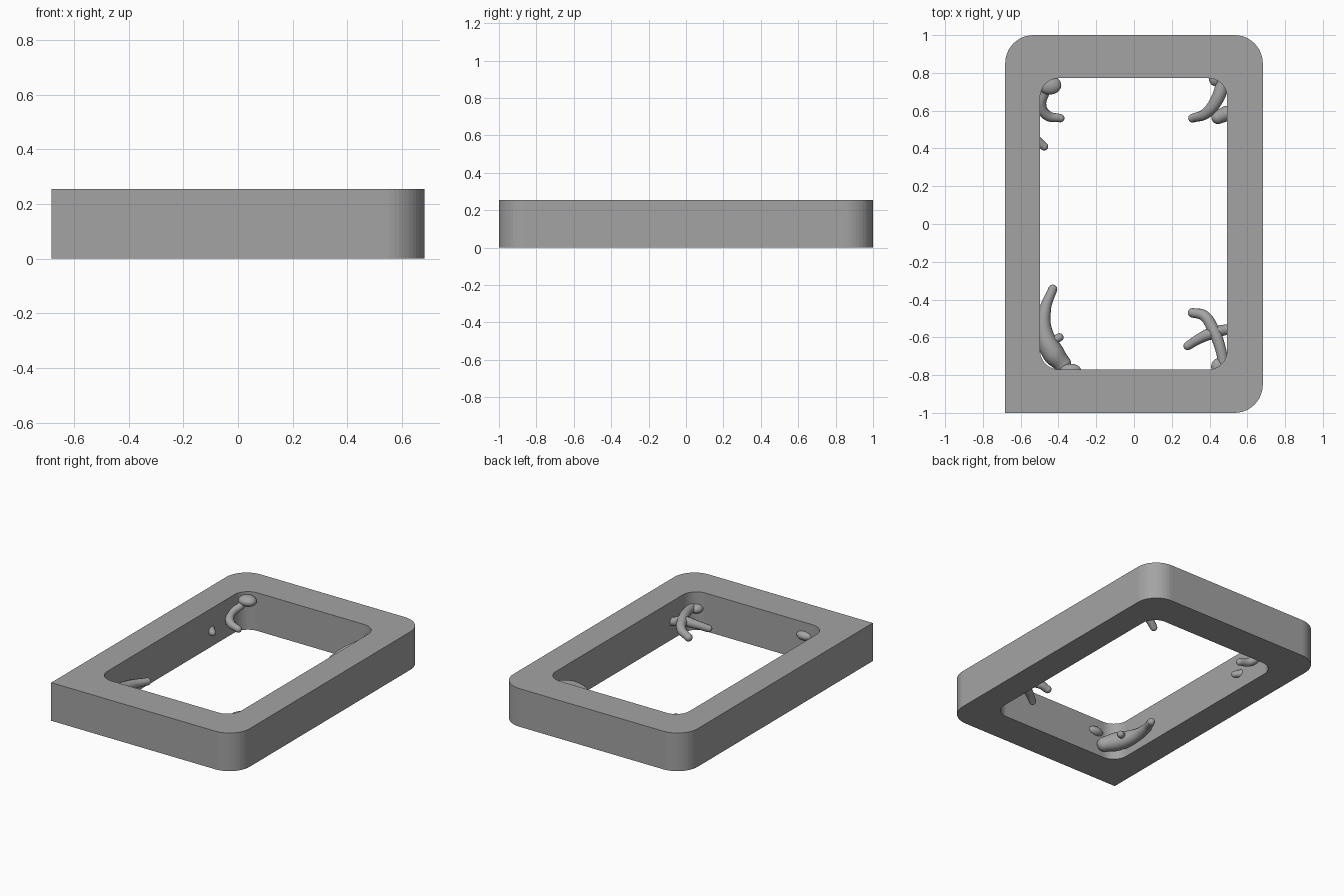
import bpy
from math import cos, sin, pi

if "Cube" in bpy.data.objects:
    bpy.data.objects.remove(bpy.data.objects["Cube"])

HEIGHT = 0.255

# Dark grey used on every part
grey = bpy.data.materials.new("dark_grey")
grey.diffuse_color = (0.37, 0.37, 0.37, 1)
grey.use_nodes = True
grey.node_tree.nodes["Principled BSDF"].inputs["Base Color"].default_value = grey.diffuse_color


def rounded_rect(x0, x1, y0, y1, radii, steps=12):
    """Outline counter-clockwise from the back right corner; radius 0 keeps a sharp corner."""
    corners = [(x1, y1, -1, -1), (x0, y1, 1, -1), (x0, y0, 1, 1), (x1, y0, -1, 1)]
    pts = []
    for i, ((x, y, sx, sy), r) in enumerate(zip(corners, radii)):
        if r == 0:
            pts.append((x, y))
            continue
        for k in range(steps + 1):
            a = (i + k / steps) * pi / 2
            pts.append((x + sx * r + r * cos(a), y + sy * r + r * sin(a)))
    return pts


def ball(name, loc, scale):
    bpy.ops.mesh.primitive_uv_sphere_add(segments=20, ring_count=12, radius=1, location=loc)
    ob = bpy.context.object
    ob.name = name
    ob.scale = scale
    ob.data.materials.append(grey)
    bpy.ops.object.shade_smooth()
    return ob


def tendril(name, pts):
    """Tapered tube through (x, y, z, radius) points with rounded ends."""
    cu = bpy.data.curves.new(name, 'CURVE')
    cu.dimensions = '3D'
    cu.bevel_depth = 1.0
    cu.bevel_resolution = 4
    cu.resolution_u = 10
    cu.materials.append(grey)
    sp = cu.splines.new('BEZIER')
    sp.radius_interpolation = 'CARDINAL'
    sp.bezier_points.add(len(pts) - 1)
    for bp, (x, y, z, r) in zip(sp.bezier_points, pts):
        bp.co = (x, y, z)
        bp.radius = r
        bp.handle_left_type = bp.handle_right_type = 'AUTO'
    ob = bpy.data.objects.new(name, cu)
    bpy.context.collection.objects.link(ob)
    for i, (x, y, z, r) in enumerate((pts[0], pts[-1])):
        ball(f"{name}_end_{i + 1}", (x, y, z), (r, r, r))


# Picture frame: rounded outline with one sharp front left corner and a rounded opening
cu = bpy.data.curves.new("frame", 'CURVE')
cu.dimensions = '2D'
cu.fill_mode = 'BOTH'
cu.extrude = HEIGHT / 2
cu.materials.append(grey)
for outline in (rounded_rect(-0.682, 0.682, -1, 1, (0.15, 0.15, 0, 0.15)),
                rounded_rect(-0.497, 0.493, -0.77, 0.772, (0.1, 0.1, 0.1, 0.1))):
    sp = cu.splines.new('POLY')
    sp.points.add(len(outline) - 1)
    for p, (x, y) in zip(sp.points, outline):
        p.co = (x, y, 0, 1)
    sp.use_cyclic_u = True
    sp.use_smooth = False
frame = bpy.data.objects.new("frame", cu)
frame.location.z = HEIGHT / 2
bpy.context.collection.objects.link(frame)

# Back left corner ornament
ball("back_left_knob", (-0.445, 0.735, 0.205), (0.06, 0.05, 0.035))
tendril("back_left_hook", [(-0.47, 0.70, 0.175, 0.024), (-0.49, 0.63, 0.145, 0.026),
                           (-0.46, 0.575, 0.115, 0.027), (-0.39, 0.56, 0.095, 0.022)])
tendril("back_left_tip", [(-0.54, 0.46, 0.115, 0.032), (-0.475, 0.41, 0.105, 0.021)])

# Back right corner ornament
tendril("back_right_hook", [(0.31, 0.56, 0.085, 0.023), (0.38, 0.585, 0.14, 0.029),
                            (0.44, 0.66, 0.17, 0.035), (0.475, 0.76, 0.175, 0.036)])
tendril("back_right_side", [(0.445, 0.565, 0.10, 0.036), (0.49, 0.585, 0.11, 0.04)])
ball("back_right_knob", (0.43, 0.775, 0.17), (0.035, 0.045, 0.03))

# Front left corner ornament
tendril("front_left_tail", [(-0.43, -0.345, 0.08, 0.024), (-0.47, -0.45, 0.088, 0.031),
                            (-0.475, -0.57, 0.09, 0.044), (-0.43, -0.68, 0.085, 0.058),
                            (-0.38, -0.74, 0.075, 0.047)])
tendril("front_left_spur", [(-0.47, -0.64, 0.10, 0.025), (-0.395, -0.6, 0.09, 0.022)])
ball("front_left_knob", (-0.335, -0.775, 0.165), (0.055, 0.035, 0.03))

# Front right corner ornament
tendril("front_right_long_arm", [(0.31, -0.47, 0.095, 0.025), (0.37, -0.485, 0.12, 0.029),
                                 (0.42, -0.56, 0.14, 0.032), (0.455, -0.65, 0.15, 0.03),
                                 (0.475, -0.74, 0.15, 0.028)])
tendril("front_right_cross_arm", [(0.285, -0.645, 0.095, 0.023), (0.35, -0.605, 0.12, 0.027),
                                  (0.42, -0.575, 0.135, 0.032), (0.485, -0.56, 0.12, 0.028)])
ball("front_right_knob", (0.45, -0.755, 0.145), (0.042, 0.045, 0.03))
